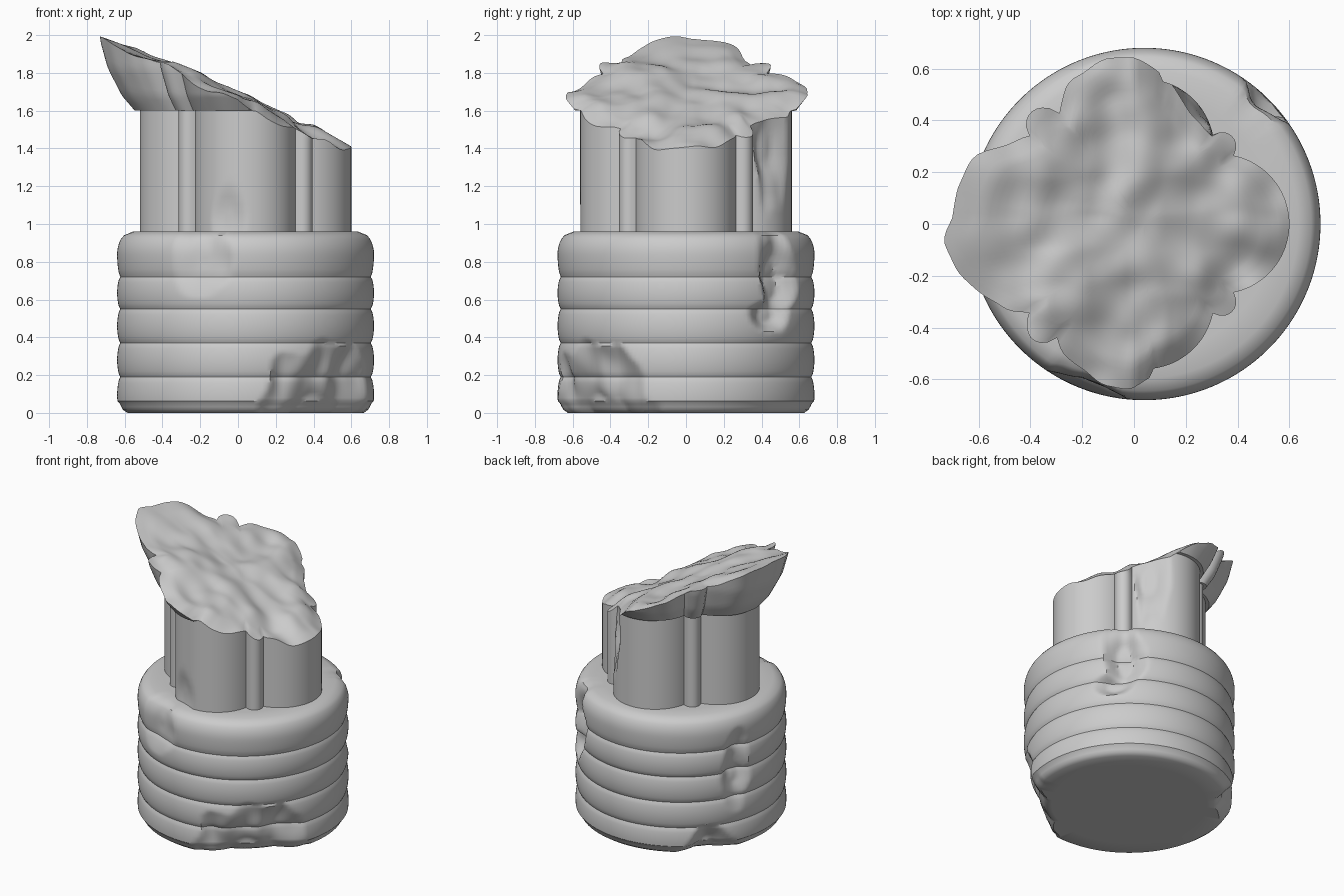
import bpy, bmesh
from math import pi, sin, cos, sqrt, radians, atan2, hypot
from mathutils import Vector, noise

if "Cube" in bpy.data.objects:
    bpy.data.objects.remove(bpy.data.objects["Cube"])

N = 192      # segments around
CX = 0.04    # shared axis of base and shaft


def n3(x, y, z=0.0, f=3.0):
    return noise.noise(Vector((x * f + 5.2, y * f + 1.7, z * f + 3.1)))


def sheet(name, rings, bottom, top, angle=35):
    """Mesh from closed rings of points, closed by centre points."""
    bm = bmesh.new()
    rows = [[bm.verts.new(p) for p in ring] for ring in rings]
    for a, b in zip(rows, rows[1:]):
        for i in range(N):
            j = (i + 1) % N
            bm.faces.new((a[i], a[j], b[j], b[i]))
    vb, vt = bm.verts.new(bottom), bm.verts.new(top)
    for i in range(N):
        j = (i + 1) % N
        bm.faces.new((rows[0][j], rows[0][i], vb))
        bm.faces.new((rows[-1][i], rows[-1][j], vt))
    bmesh.ops.remove_doubles(bm, verts=bm.verts, dist=0.0003)
    bmesh.ops.recalc_face_normals(bm, faces=bm.faces)
    me = bpy.data.meshes.new(name)
    bm.to_mesh(me)
    bm.free()
    me.shade_smooth()
    me.set_sharp_from_angle(angle=radians(angle))
    ob = bpy.data.objects.new(name, me)
    bpy.context.collection.objects.link(ob)
    return ob


def dent(chips, th, z):
    """Radial loss from chips: (angle, height, half width, half height, depth)."""
    loss = 0.0
    for a, zc, w, h, d in chips:
        da = (th - radians(a) + pi) % (2 * pi) - pi
        q = hypot(da / radians(w), (z - zc) / h) + 0.35 * n3(cos(th), sin(th), z, 5)
        loss = max(loss, d * min(1.0, max(0.0, (1 - q) * 1.6)))
    return loss


# Ribbed drum base
RIBS = [0.0, 0.19, 0.37, 0.55, 0.72, 0.96]
base_chips = [(-48, 0.0, 34, 0.36, 0.10), (47, 0.72, 12, 0.30, 0.08),
              (42, 0.52, 13, 0.09, 0.06), (-110, 0.85, 13, 0.28, 0.04),
              (157, 0.55, 9, 0.33, 0.05), (140, 0.0, 16, 0.20, 0.08)]
profile = [(0.5, 0.0)]
for z0, z1 in zip(RIBS, RIBS[1:]):
    for k in range(12):
        t = k / 12
        z = z0 + (z1 - z0) * t
        r = 0.663 + 0.017 * max(0.0, sin(pi * t)) ** 0.6
        if z < 0.06:
            r = min(r, 0.625 + 0.045 * sqrt(z / 0.06))
        if z > 0.84:
            r = min(r, 0.60 + 0.08 * sqrt(max(0, 1 - ((z - 0.84) / 0.12) ** 2)))
        profile.append((r, z))
profile += [(0.595, 0.96), (0.5, 0.96)]
rings = []
for r, z in profile:
    ring = []
    for i in range(N):
        th = 2 * pi * i / N
        rr = r - (dent(base_chips, th, z) if r > 0.51 else 0)
        ring.append((CX + rr * cos(th), rr * sin(th), z))
    rings.append(ring)
sheet("ribbed_base", rings, (CX, 0, 0), (CX, 0, 0.96))


# Clustered shaft: four big round lobes with four slim shafts between
CIRCLES = [(k * pi / 2, 0.29, 0.27) for k in range(4)]
CIRCLES += [(k * pi / 2 + pi / 4, 0.424, 0.055) for k in range(4)]
FLARE = [(1.6, 1.045), (1.68, 1.16), (1.82, 1.285), (1.97, 1.355), (2.2, 1.40)]
shaft_chips = [(66, 1.42, 14, 0.30, 0.06), (-100, 1.02, 11, 0.18, 0.025)]


def cluster(th):
    best = 0.3
    for a, d, R in CIRCLES:
        disc = R * R - (d * sin(th - a)) ** 2
        if disc >= 0 and cos(th - a) > 0:
            best = max(best, d * cos(th - a) + sqrt(disc))
    return best


def wall(th, z, flared):
    """Point on the side of the shaft or of its flared head."""
    s = 1.0
    if flared:
        for (za, sa), (zb, sb) in zip(FLARE, FLARE[1:]):
            if z >= za:
                s = sa + (sb - sa) * (z - za) / (zb - za)
    r = cluster(th) * s - dent(shaft_chips, th, z)
    if flared:
        r += 0.09 * (s - 1) * n3(cos(th), sin(th), z * 0.2, 6)
    return CX + r * cos(th), r * sin(th)


def broken(x, y):
    """Height of the slanting fracture."""
    calm = min(1.0, max(0.25, (x + 0.85) / 0.5))
    z = 1.665 - 0.455 * x + calm * (0.06 * n3(x, y, 0, 3.2) + 0.03 * n3(x, y, 4, 7))
    z -= 0.10 * max(0.0, -x - 0.4) * (y / 0.35) ** 2
    if x > 0:
        z -= 0.22 * min(1, x / 0.15) * max(0.0, abs(y) - 0.28)
    return z


edge = []
for i in range(N):
    th = 2 * pi * i / N
    lo, hi = 1.1, 2.15
    for _ in range(26):
        mid = (lo + hi) / 2
        if mid < broken(*wall(th, mid, mid > 1.6)):
            lo = mid
        else:
            hi = mid
    edge.append((th, lo))

rings = []
# Straight wall up to the underside of the head, or to the break
for k in range(17):
    ring = []
    for th, zt in edge:
        z = 0.94 + (min(1.6, zt) - 0.94) * k / 16
        ring.append((*wall(th, z, False), z))
    rings.append(ring)
# Flared head, only where the break lies above it
for k in range(11):
    ring = []
    for th, zt in edge:
        z = 1.6 + (zt - 1.6) * k / 10 if zt > 1.601 else zt
        ring.append((*wall(th, z, zt > 1.601), z))
    rings.append(ring)
# Fracture surface, rounded over at the rim
rim = rings[-1]
for k in range(1, 26):
    s = 1 - k / 26
    ring = []
    for x, y, z in rim:
        px, py = CX + (x - CX) * s, y * s
        ring.append((px, py, min(2.0, broken(px, py) + 0.015 * min(1, k / 4))))
    rings.append(ring)
rings[27] = [(x, y, min(2.0, z)) for x, y, z in rim]
sheet("broken_clustered_shaft", rings, (CX, 0, 0.94), (CX, 0, broken(CX, 0) + 0.015), 42)
